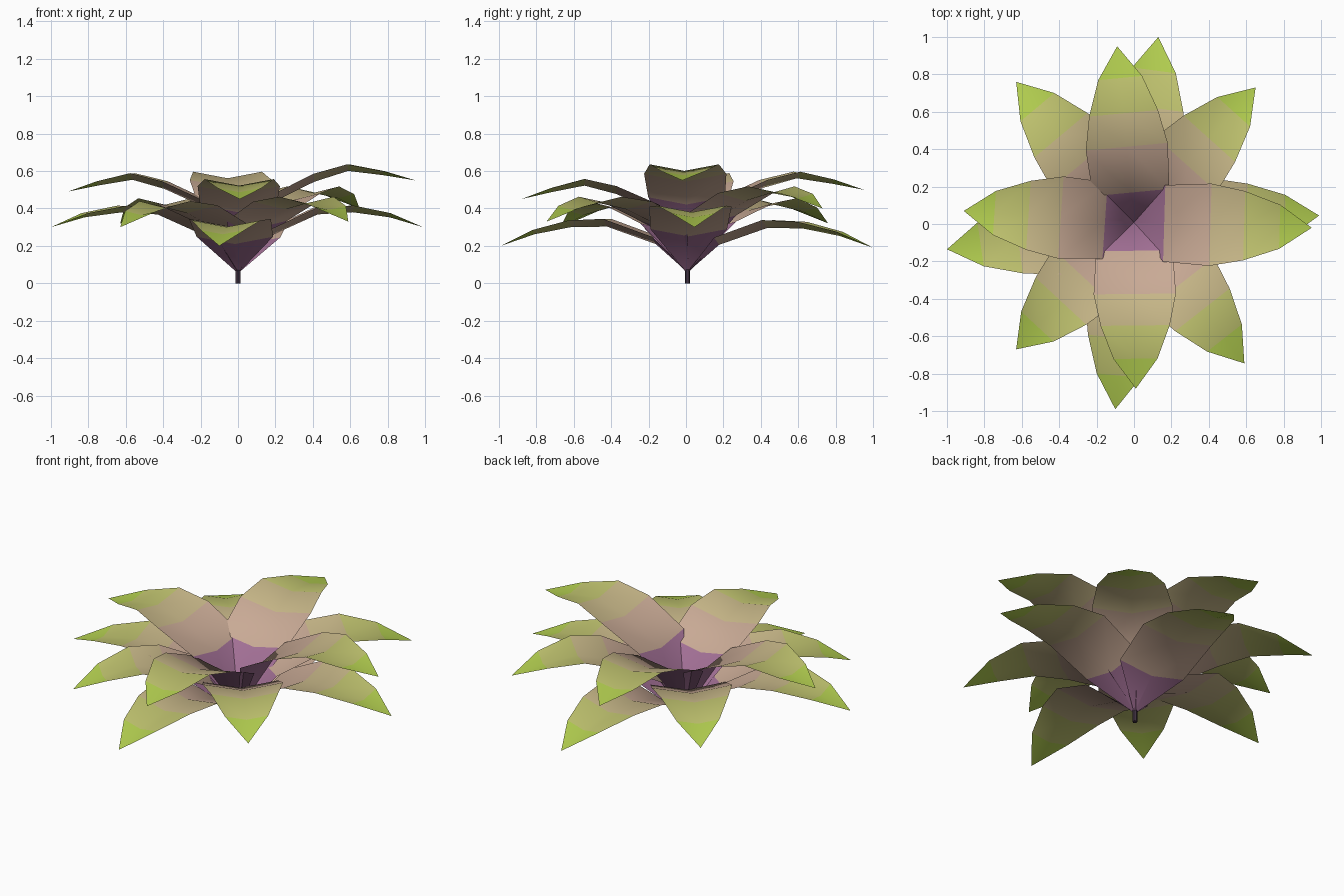
import bpy, bmesh
from mathutils import Vector

if "Cube" in bpy.data.objects:
    bpy.data.objects.remove(bpy.data.objects["Cube"])

def material(name, col):
    m = bpy.data.materials.new(name)
    m.diffuse_color = (*col, 1)
    m.use_nodes = True
    m.node_tree.nodes["Principled BSDF"].inputs["Base Color"].default_value = m.diffuse_color
    return m

# Leaf colours from heart to tip
MATS = [material("leaf_" + n, c) for n, c in [
    ("heart", (0.36, 0.16, 0.30)), ("inner", (0.58, 0.40, 0.30)),
    ("middle", (0.58, 0.48, 0.25)), ("outer", (0.53, 0.55, 0.16)),
    ("tip", (0.45, 0.62, 0.08))]]
STEM = material("stem", (0.05, 0.03, 0.05))

T = [0, 0.17, 0.43, 0.62, 0.82, 1]             # stations along the leaf
W = [0.008, 0.205, 0.22, 0.185, 0.118, 0]      # half width at each station
FOLD = 0.19                                    # depth of the V fold per half width

def leaf(name, tip, heights):
    """V-folded arching leaf; heights are those of its edges at each station."""
    root = Vector((0, 0.008, 0))
    run = Vector((tip[0], tip[1], 0)) - root
    side = Vector((-run.y, run.x, 0)).normalized()
    lift = tip[2] - heights[-1]
    bm = bmesh.new()
    rows = []
    for t, w, h in zip(T, W, heights):
        p = root + run * t + Vector((0, 0, h + lift * t ** 0.5))
        mid = bm.verts.new(p - Vector((0, 0, FOLD * w)))
        if w:
            rows.append([bm.verts.new(p - side * w), mid, bm.verts.new(p + side * w)])
        else:
            rows.append([mid] * 3)
    for i, (a, b) in enumerate(zip(rows, rows[1:])):
        for k in (0, 1):
            vs = [a[k], b[k], b[k + 1], a[k + 1]]
            f = bm.faces.new(list(dict.fromkeys(vs)))
            f.material_index = i
            f.smooth = True
    me = bpy.data.meshes.new(name)
    bm.to_mesh(me)
    bm.free()
    for m in MATS:
        me.materials.append(m)
    bpy.context.collection.objects.link(bpy.data.objects.new(name, me))

# Three tiers of four leaves: edge heights, then leaf tips
TIERS = {
    "upper_leaf": ([0.09, 0.46, 0.585, 0.636, 0.60, 0.55],
                   [(0.95, -0.02, 0.55), (-0.09, 0.95, 0.50),
                    (-0.91, 0.07, 0.49), (0.01, -0.88, 0.45)]),
    "middle_leaf": ([0.07, 0.33, 0.43, 0.455, 0.405, 0.32],
                    [(0.65, 0.73, 0.40), (-0.63, 0.76, 0.32),
                     (-0.63, -0.67, 0.30), (0.59, -0.745, 0.33)]),
    "lower_leaf": ([0.06, 0.29, 0.41, 0.415, 0.375, 0.30],
                   [(0.99, 0.045, 0.30), (0.13, 1.0, 0.19),
                    (-1.0, -0.135, 0.30), (-0.10, -0.99, 0.20)]),
}
for name, (heights, tips) in TIERS.items():
    for i, tip in enumerate(tips):
        leaf(f"{name}_{i + 1}", tip, heights)

# Short stem
bpy.ops.mesh.primitive_cylinder_add(vertices=6, radius=0.014, depth=0.09,
                                    location=(0, 0.008, 0.045))
stem = bpy.context.object
stem.name = "stem"
stem.data.materials.append(STEM)
